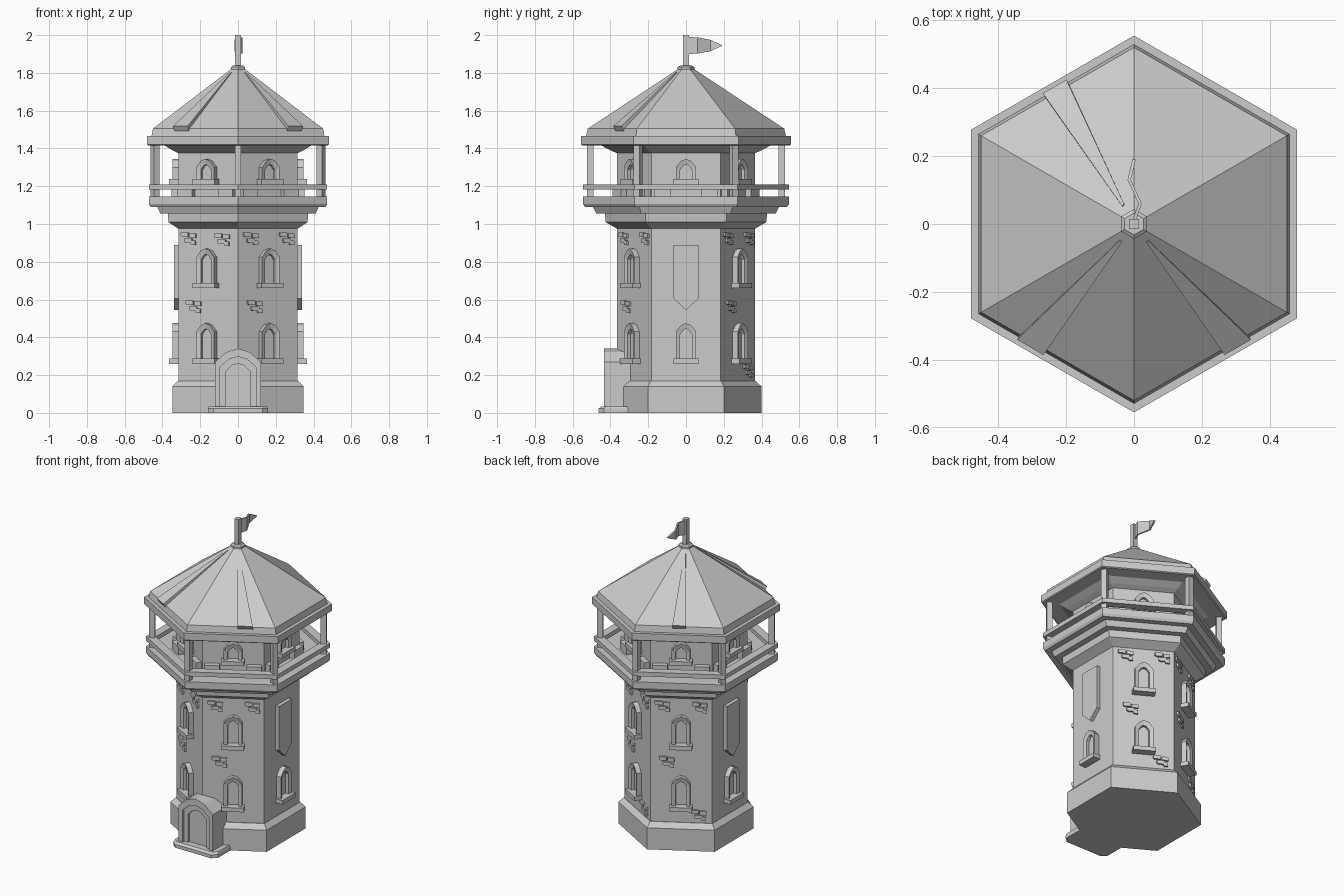
import bpy, bmesh
from math import sin, cos, radians
from mathutils import Vector

if "Cube" in bpy.data.objects:
    bpy.data.objects.remove(bpy.data.objects["Cube"])

APO = 0.316          # distance from axis to the wall faces
FACES = [0, 60, 120, 180, 240, 300]


def make(name, verts, faces):
    me = bpy.data.meshes.new(name)
    me.from_pydata([tuple(v) for v in verts], [], faces)
    bm = bmesh.new()
    bm.from_mesh(me)
    bmesh.ops.recalc_face_normals(bm, faces=bm.faces)
    bm.to_mesh(me)
    bm.free()
    ob = bpy.data.objects.new(name, me)
    bpy.context.collection.objects.link(ob)
    return ob


def hexa(name, prof, closed=False):
    """Six-sided lathe of (corner radius, z); corners point to +-y."""
    n = len(prof)
    verts = [(r * cos(radians(90 + 60 * k)), r * sin(radians(90 + 60 * k)), z)
             for r, z in prof for k in range(6)]
    faces = [(i * 6 + k, i * 6 + (k + 1) % 6, (i + 1) % n * 6 + (k + 1) % 6, (i + 1) % n * 6 + k)
             for i in range(n if closed else n - 1) for k in range(6)]
    if not closed:
        faces += [tuple(range(6)), tuple(range(6 * n - 6, 6 * n))]
    return make(name, verts, faces)


def at(ang, u, z, d):
    """Point at distance d from the axis, u sideways, on the side facing ang."""
    c, s = cos(radians(ang)), sin(radians(ang))
    return Vector((c * d - s * u, s * d + c * u, z))


def slab(name, ang, pts, d0, d1):
    """Outline (u, z) pushed outwards from d0 to d1."""
    n = len(pts)
    verts = [at(ang, u, z, d) for d in (d0, d1) for u, z in pts]
    faces = [(i, (i + 1) % n, n + (i + 1) % n, n + i) for i in range(n)]
    return make(name, verts, faces + [tuple(range(n)), tuple(range(n, 2 * n))])


def frame(name, ang, outer, inner, d0, d1, din=None):
    """Ring between two matching outlines."""
    n = len(outer)
    verts = [at(ang, u, z, d) for pts, d in ((outer, d0), (outer, d1), (inner, din or d1), (inner, d0))
             for u, z in pts]
    faces = [(a * n + i, a * n + (i + 1) % n, (a + 1) % 4 * n + (i + 1) % n, (a + 1) % 4 * n + i)
             for a in range(4) for i in range(n)]
    return make(name, verts, faces)


def box(name, ang, u, z, w, h, d0, d1):
    return slab(name, ang, [(u - w, z), (u + w, z), (u + w, z + h), (u - w, z + h)], d0, d1)


def arch(w, z0, z1, shoulder=0.045):
    s = z1 - shoulder
    return [(-w, z0), (w, z0), (w, s), (w * .5, s + shoulder * .75), (0, z1),
            (-w * .5, s + shoulder * .75), (-w, s)]


# tower body, plinth and stepped balcony
hexa("plinth", [(0.40, 0), (0.40, 0.14), (0.368, 0.17)])
hexa("tower_wall", [(0.365, 0.10), (0.365, 1.40)])
hexa("corbel", [(0.365, 0.975), (0.425, 1.01), (0.43, 1.06)])
hexa("balcony_step", [(0.475, 1.055), (0.495, 1.095)])
hexa("balcony_floor", [(0.535, 1.09), (0.545, 1.105), (0.545, 1.145)])
hexa("upper_cornice", [(0.365, 1.375), (0.40, 1.39), (0.465, 1.425)])
hexa("handrail", [(0.485, 1.182), (0.545, 1.182), (0.545, 1.21), (0.485, 1.21)], True)

# balcony posts on the six corners
for k in range(6):
    box("balcony_post", 30 + 60 * k, 0, 1.14, 0.017, 0.29, 0.49, 0.524)

# roof with eaves and finial
hexa("eaves", [(0.548, 1.415), (0.555, 1.42), (0.555, 1.465)])
hexa("roof", [(0.53, 1.46), (0.52, 1.505), (0.035, 1.825)])
hexa("roof_collar", [(0.032, 1.808), (0.044, 1.818), (0.044, 1.83), (0.032, 1.838)])
box("flag_pole", 90, 0, 1.82, 0.015, 0.18, -0.015, 0.015)

# raised strips running up the roof
for ang, u, w in ((300, 0.083, 0.045), (240, -0.083, 0.045), (120, 0, 0.04)):
    low, top = [], []
    for uu, z, d in ((u - w, 1.502, 0.458), (u + w, 1.502, 0.458), (u * .1 + .004, 1.80, 0.062),
                     (u * .1 - .004, 1.80, 0.062)):
        low.append(at(ang, uu, z - 0.01, d - 0.006))
        t = 0.016 if d > 0.1 else 0.004
        top.append(at(ang, uu, z + t, d + t * .6))
    make("roof_strip", low + top, [(0, 1, 2, 3), (4, 5, 6, 7), (0, 1, 5, 4), (1, 2, 6, 5),
                                   (2, 3, 7, 6), (3, 0, 4, 7)])

# waving pennant
flag = [(0.0, 0.01, 0.045), (0.018, 0.06, 0.043), (-0.014, 0.13, 0.03), (0.0, 0.19, 0.002)]
fv = [(x + o, y, 1.945 + s * h) for x, y, h in flag for o, s in ((-.005, -1), (.005, -1), (.005, 1), (-.005, 1))]
ff = [(4 * i + a, 4 * i + (a + 1) % 4, 4 * i + 4 + (a + 1) % 4, 4 * i + 4 + a) for i in range(3) for a in range(4)]
make("pennant", fv, ff + [(0, 1, 2, 3), (12, 13, 14, 15)])


# windows
def window(ang, z0, z1, w):
    d = APO
    frame("window_frame", ang, arch(w, z0, z1), arch(w * .58, z0 + .02, z1 - .03, .03),
          d - .02, d + .032, d + .024)
    slab("window_pane", ang, arch(w * .6, z0 + .02, z1 - .03, .03), d - .02, d + .004)
    box("window_sill", ang, 0, z0 - .005, w + .013, .027, d - .02, d + .05)


for ang in FACES:
    window(ang, 0.265, 0.475, 0.054)
    window(ang, 1.215, 1.345, 0.054)
    # low blocks beside the balcony corners
    for s in (-1, 1):
        box("balcony_block", ang, s * 0.125, 1.14, 0.045, 0.06, APO - .02, APO + .035)
    if ang % 180:
        window(ang, 0.665, 0.87, 0.054)
    else:
        slab("wall_banner", ang, [(-.065, .605), (0, .545), (.065, .605), (.065, .89), (-.065, .89)],
             APO - .01, APO + .024)


# exposed brick clusters
def bricks(ang, u, z):
    for du, dz, w in ((-.024, .024, .023), (.024, .018, .02), (-.002, -.008, .023), (.028, -.02, .014)):
        h = .012
        slab("brick", ang, [(u + du - w, z + dz - h * .6), (u + du - w * .6, z + dz - h),
                            (u + du + w, z + dz - h), (u + du + w, z + dz + h * .7),
                            (u + du + w * .7, z + dz + h), (u + du - w, z + dz + h)],
             APO - .01, APO + .012)


for ang, spots in ((300, ((-.105, .92), (.115, .92), (-.08, .56))),
                   (240, ((.09, .915), (-.115, .92), (-.085, .56))),
                   (60, ((-.105, .92), (.115, .92), (-.075, .56), (.105, .22))),
                   (120, ((-.11, .92), (.11, .92), (-.085, .56), (.105, .22)))):
    for u, z in spots:
        bricks(ang, u, z)

# entrance porch: nested arches, door and step
FRONT = 270
outer, mid, inner = arch(.122, 0, .34, .07), arch(.095, 0, .298, .055), arch(.066, 0, .262, .045)
frame("porch_arch", FRONT, outer, mid, .26, .435)
frame("door_frame", FRONT, mid, inner, .26, .42)
slab("door", FRONT, inner, .26, .405)
step = [(-.16, -.28), (-.16, -.435), (-.13, -.462), (.13, -.462), (.16, -.435), (.16, -.28)]
sv = [(x * k, y * (k if y < -.3 else 1), z) for k, z in ((1, 0), (1, .022), (.97, .035)) for x, y in step]
sf = [(6 * j + i, 6 * j + (i + 1) % 6, 6 * j + 6 + (i + 1) % 6, 6 * j + 6 + i) for j in range(2) for i in range(6)]
make("door_step", sv, sf + [tuple(range(6)), tuple(range(12, 18))])
